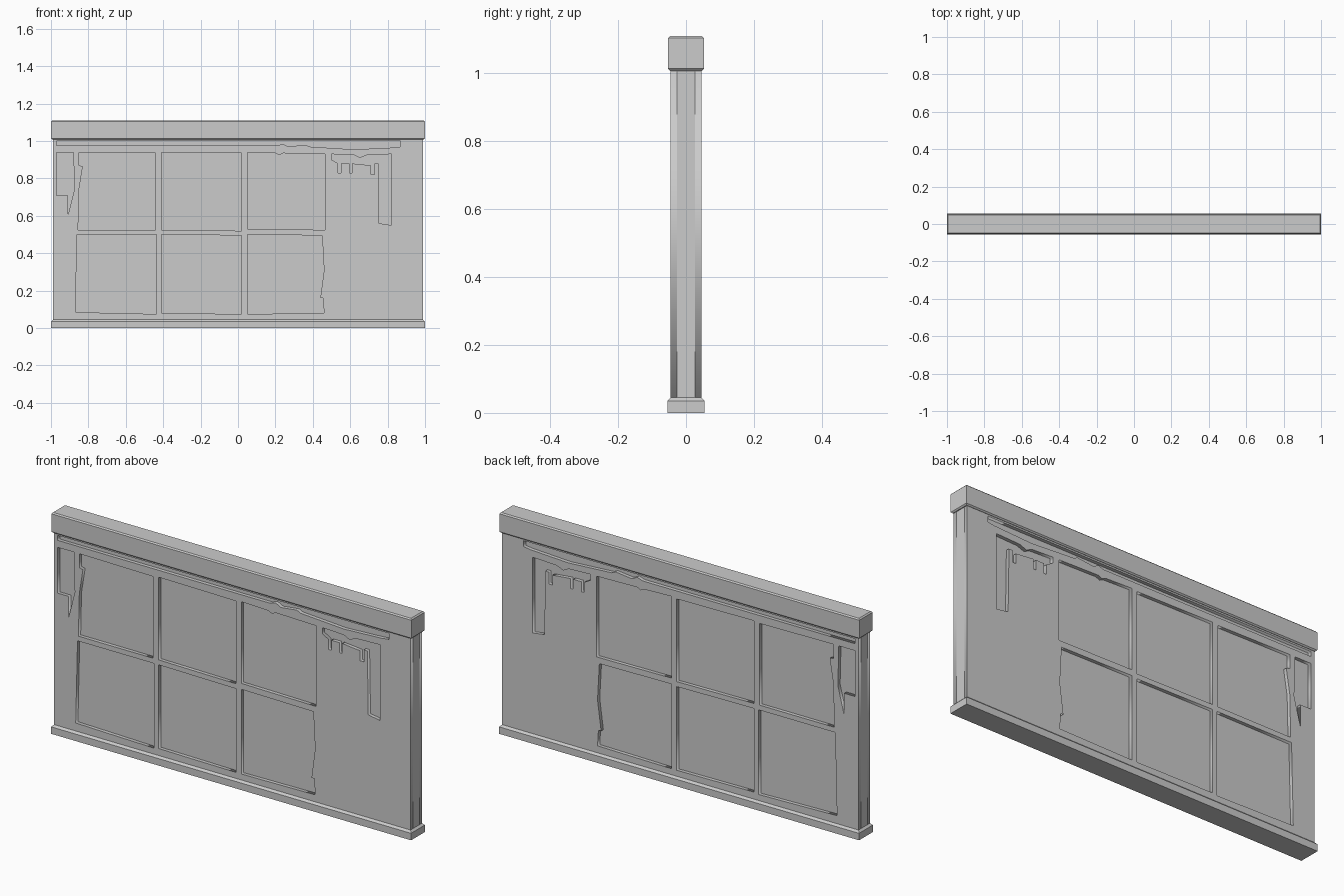
import bpy, bmesh, math
from mathutils import Matrix

cube = bpy.data.objects.get("Cube")
if cube:
    bpy.data.objects.remove(cube, do_unlink=True)

# One plain grey for the whole wall
grey = bpy.data.materials.new("plain_grey")
grey.use_nodes = True
COLOUR = (0.6, 0.6, 0.6, 1)
grey.diffuse_color = COLOUR
grey.node_tree.nodes["Principled BSDF"].inputs["Base Color"].default_value = COLOUR

HALF_WALL = 0.045
RECESS = 0.018
BOTTOM, TOP = 0.03, 1.03


def add_object(name, mesh):
    obj = bpy.data.objects.new(name, mesh)
    mesh.materials.clear()
    mesh.materials.append(grey)
    bpy.context.collection.objects.link(obj)
    return obj


def box(name, half_x, half_y, low, high):
    bm = bmesh.new()
    bmesh.ops.create_cube(bm, size=1)
    bmesh.ops.scale(bm, vec=(2 * half_x, 2 * half_y, high - low), verts=bm.verts)
    bmesh.ops.translate(bm, vec=(0, 0, (low + high) / 2), verts=bm.verts)
    mesh = bpy.data.meshes.new(name)
    bm.to_mesh(mesh)
    bm.free()
    return add_object(name, mesh)


def bevel_edges(obj, width, rule):
    bm = bmesh.new()
    bm.from_mesh(obj.data)
    edges = [e for e in bm.edges if rule(e)]
    bmesh.ops.bevel(bm, geom=edges, offset=width, segments=1, affect='EDGES')
    bm.to_mesh(obj.data)
    bm.free()


def pierced_sheet(name, outline, holes, thickness):
    """Upright sheet in the xz plane with polygon openings."""
    curve = bpy.data.curves.new(name, 'CURVE')
    curve.dimensions = '2D'
    curve.fill_mode = 'BOTH'
    curve.extrude = thickness / 2
    for points in [outline] + holes:
        spline = curve.splines.new('POLY')
        spline.points.add(len(points) - 1)
        spline.use_cyclic_u = True
        for target, (x, z) in zip(spline.points, points):
            target.co = (x, z, 0, 1)
    helper = bpy.data.objects.new(name + "_helper", curve)
    bpy.context.collection.objects.link(helper)
    graph = bpy.context.evaluated_depsgraph_get()
    mesh = bpy.data.meshes.new_from_object(helper.evaluated_get(graph))
    bpy.data.objects.remove(helper, do_unlink=True)
    mesh.transform(Matrix.Rotation(math.pi / 2, 4, 'X'))
    return mesh


# Window panes, slightly uneven and chipped
panes = [
    [(-.85, .94), (-.44, .935), (-.44, .525), (-.855, .525),
     (-.85, .74), (-.83, .865), (-.85, .87)],
    [(-.41, .94), (.02, .935), (.02, .52), (-.41, .525)],
    [(.05, .94), (.2, .935), (.22, .925), (.24, .935), (.465, .93),
     (.465, .525), (.05, .53)],
    [(-.86, .5), (-.435, .5), (-.435, .075), (-.87, .085)],
    [(-.41, .5), (.02, .495), (.02, .075), (-.41, .08)],
    [(.05, .5), (.45, .495), (.46, .31), (.44, .16), (.455, .16),
     (.46, .08), (.05, .075)],
]

# Broken pane remnant beside the left pane
left_shard = [(-.97, .94), (-.88, .94), (-.875, .74), (-.91, .6),
              (-.91, .71), (-.97, .71)]

# Ragged remnant with drips and a long leg
right_shard = [(.5, .93), (.62, .925), (.65, .91), (.69, .925), (.82, .93),
               (.82, .55), (.755, .56), (.75, .88), (.73, .88), (.73, .82),
               (.71, .82), (.71, .87)]
for x in (.61, .55):
    right_shard += [(x, .88), (x, .83), (x - .015, .83), (x - .015, .88)]
right_shard += [(.5, .9)]

# Long ragged slot under the cap
top_slot = [(-.97, 1), (.87, 1), (.87, .97), (.83, .965), (.62, .955),
            (.38, .97), (.36, .98), (.27, .97), (.24, .985), (.21, .975),
            (-.97, .975)]

# Wall: core slab with a pierced skin on each face
box("wall_core", .99, HALF_WALL - RECESS, BOTTOM, TOP)
rim = [(-.99, BOTTOM), (.99, BOTTOM), (.99, TOP), (-.99, TOP)]
skin = pierced_sheet("wall_skin", rim, panes + [left_shard, right_shard, top_slot], RECESS)
for name, side in (("front_skin", -1), ("back_skin", 1)):
    obj = add_object(name, skin.copy())
    obj.location.y = side * (HALF_WALL - RECESS / 2)

# Base plinth with a chamfered upper rim
base = box("base_plinth", 1, .055, 0, .045)
bevel_edges(base, .01, lambda e: all(v.co.z > .04 for v in e.verts))

# Cap beam with softened edges
cap = box("cap_beam", 1, .053, 1.008, 1.11)
bevel_edges(cap, .006, lambda e: abs(e.verts[0].co.z - e.verts[1].co.z) < .01)
